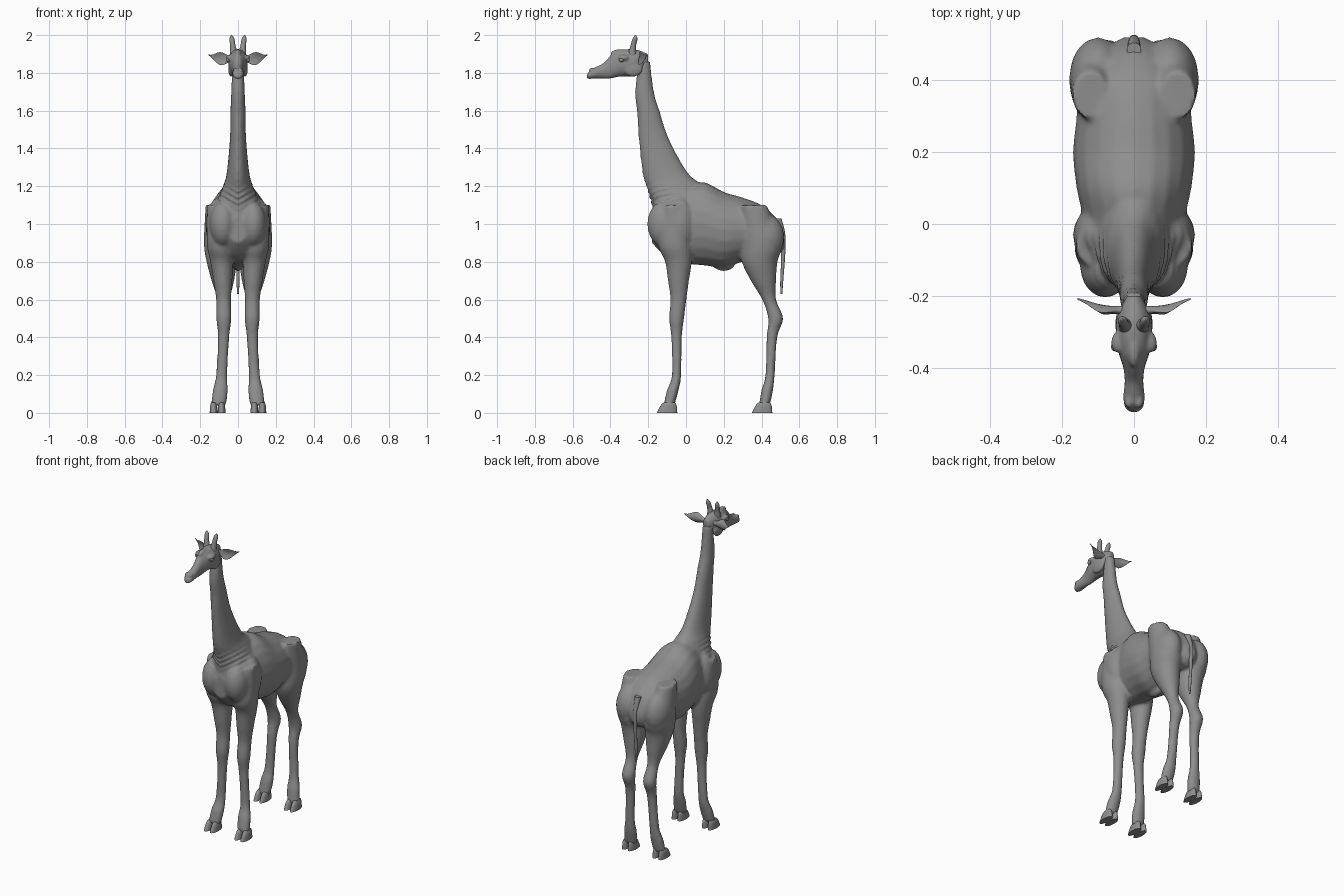
import bpy, bmesh, math
from mathutils import Vector

cube = bpy.data.objects.get("Cube")
if cube:
    bpy.data.objects.remove(cube, do_unlink=True)

hide = bpy.data.materials.new("grey_hide")
hide.use_nodes = True
hide.diffuse_color = (.27, .27, .27, 1)
hide.node_tree.nodes["Principled BSDF"].inputs["Base Color"].default_value = hide.diffuse_color


def spline(stations, steps=4):
    """Smoothly interpolate between stations."""
    padded = [stations[0], *stations, stations[-1]]
    result = []
    for before, start, end, after in zip(padded, padded[1:], padded[2:], padded[3:]):
        for step in range(steps):
            t = step / steps
            row = []
            for p, q, r, s in zip(before, start, end, after):
                cubic = 3 * (q - r) + s - p
                square = 2 * p - 5 * q + 4 * r - s
                row.append(q + t / 2 * (r - p + t * (square + t * cubic)))
            result.append(row)
    return result + [stations[-1]]


def loft(bm, stations, axis, sides=20):
    """Skin ellipses (x, y, z, radius, radius) lying square to an axis."""
    across, along = {"x": "yz", "y": "xz", "z": "xy"}[axis]
    rings = []
    for x, y, z, first_radius, second_radius in spline(stations):
        ring = []
        for side in range(sides):
            angle = math.tau * side / sides
            point = Vector((x, y, z))
            setattr(point, across, getattr(point, across) + first_radius * math.cos(angle))
            setattr(point, along, getattr(point, along) + second_radius * math.sin(angle))
            ring.append(bm.verts.new(point))
        rings.append(ring)
    faces = [bm.faces.new(rings[0]), bm.faces.new(rings[-1])]
    for lower, upper in zip(rings, rings[1:]):
        for side in range(sides):
            after = (side + 1) % sides
            faces.append(bm.faces.new((lower[side], lower[after], upper[after], upper[side])))
    bmesh.ops.recalc_face_normals(bm, faces=faces)


def blob(bm, centre, radii):
    """Ellipsoid muscle mass."""
    sphere = bmesh.ops.create_uvsphere(bm, u_segments=20, v_segments=12, radius=1)
    for vert in sphere["verts"]:
        vert.co = Vector([middle + radius * unit for middle, radius, unit in zip(centre, radii, vert.co)])


def finish(name, bm, voxel=0):
    """Turn the bmesh into an object, optionally fusing its masses."""
    mesh = bpy.data.meshes.new(name)
    bm.to_mesh(mesh)
    bm.free()
    obj = bpy.data.objects.new(name, mesh)
    bpy.context.collection.objects.link(obj)
    mesh.materials.append(hide)
    bpy.ops.object.select_all(action="DESELECT")
    bpy.context.view_layer.objects.active = obj
    obj.select_set(True)
    if voxel:
        fuse = obj.modifiers.new("fuse", "REMESH")
        fuse.mode, fuse.voxel_size = "VOXEL", voxel
        soften = obj.modifiers.new("soften", "SMOOTH")
        soften.iterations = 4
        for modifier in ("fuse", "soften"):
            bpy.ops.object.modifier_apply(modifier=modifier)
    bpy.ops.object.shade_smooth_by_angle(angle=math.radians(50))
    return obj


# Trunk and neck: y, z, half width, half height or depth
body = bmesh.new()
trunk = [(-.18, .97, .05, .07), (-.1, 1, .14, .18), (0, 1, .14, .21), (.1, 1, .16, .22), (.2, .97, .17, .2),
         (.3, .97, .16, .17), (.4, .96, .15, .14), (.48, .93, .09, .1), (.52, .91, .03, .04)]
loft(body, [(0, *station) for station in trunk], "y")
neck = [(-.22, 1.86, .03, .03), (-.22, 1.7, .036, .05), (-.2, 1.6, .04, .06), (-.17, 1.45, .043, .08),
        (-.11, 1.27, .06, .12), (-.06, 1.2, .08, .15), (-.03, 1.1, .12, .15), (-.03, 1, .12, .15)]
loft(body, [(0, *station) for station in neck], "z")
blob(body, (0, .2, .79), (.03, .06, .04))

# Legs: height, then y and radius of the front and of the hind leg
legs = [(1.1, -.06, .04, .36, .05), (.9, -.06, .07, .4, .085), (.8, -.04, .06, .39, .08),
        (.7, -.04, .05, .41, .06), (.6, -.04, .04, .44, .035), (.5, -.05, .04, .475, .04),
        (.4, -.05, .03, .455, .03), (.2, -.05, .03, .445, .03), (.12, -.07, .04, .43, .04),
        (.04, -.09, .04, .415, .04)]


def leg_station(side, y, z, radius):
    """Legs bow in towards the knee and grow deeper towards the top."""
    return side * (.075 + .13 * (z - .5) ** 2), y, z, radius, radius * (.7 + .6 * z)


for side in (1, -1):
    loft(body, [leg_station(side, y, z, radius) for z, y, radius, _, _ in legs], "z")
    loft(body, [leg_station(side, y, z, radius) for z, _, _, y, radius in legs], "z")
    # Chest, shoulder and thigh muscles
    blob(body, (side * .08, -.12, 1), (.07, .085, .12))
    blob(body, (side * .1, -.03, 1), (.07, .08, .14))
    blob(body, (side * .1, .41, .93), (.08, .11, .13))
body = finish("body", body, .01)

# Skin folds around the base of the neck
skin = bmesh.new()
skin.from_mesh(body.data)
for vert in skin.verts:
    x, y, z = vert.co
    band = max(0, 1 - abs(z - abs(x) / 4 - 1.13) / .08)
    front = min(1, max(0, -10 * y))
    vert.co += vert.normal * .005 * band * front * math.sin(200 * z - 120 * abs(x))
skin.to_mesh(body.data)
skin.free()

# Head: y, z, half width, half height
head = bmesh.new()
skull = [(-.525, 1.78, .01, .01), (-.51, 1.79, .026, .022), (-.48, 1.8, .03, .03), (-.44, 1.81, .026, .04),
         (-.4, 1.83, .03, .06), (-.35, 1.85, .045, .07), (-.27, 1.855, .05, .07), (-.2, 1.87, .02, .03)]
loft(head, [(0, *station) for station in skull], "y")
blob(head, (0, -.35, 1.9), (.02, .05, .026))
for side in (1, -1):
    # Brow, nostril and cheek
    blob(head, (side * .044, -.33, 1.88), (.02, .03, .016))
    blob(head, (side * .014, -.495, 1.815), (.012, .02, .012))
    blob(head, (side * .036, -.28, 1.82), (.016, .05, .04))
finish("head", head, .006)

for side, label in ((1, "left"), (-1, "right")):
    # Eye
    eye = bmesh.new()
    blob(eye, (side * .053, -.342, 1.868), (.011, .013, .011))
    finish(label + "_eye", eye)

    # Horn with a knobbed tip
    horn = bmesh.new()
    profile = [(.02, -.285, 1.89, .024), (.027, -.28, 1.94, .015), (.032, -.27, 1.98, .013), (.034, -.267, 2, .003)]
    loft(horn, [(side * x, y, z, radius, radius) for x, y, z, radius in profile], "z")
    finish(label + "_horn", horn)

    # Leaf shaped ear, cupped forward
    ear = bmesh.new()
    leaf = []
    for step in range(9):
        reach = step / 8
        breadth = .012 * (1 - reach) + .026 * math.sin(math.pi * reach) ** 2 + .002
        leaf.append((side * (.03 + .127 * reach), -.24 + .036 * reach ** 2, 1.873 + .023 * reach ** 3,
                     .012 - .01 * reach, breadth))
    loft(ear, leaf, "x")
    for vert in ear.verts:
        vert.co.y -= 14 * (vert.co.z - 1.877) ** 2
    finish(label + "_ear", ear)

    # Cloven hooves, two sloping toes each
    for place, y in (("front", -.1), ("hind", .403)):
        hoof = bmesh.new()
        for toe in (-.021, .021):
            x = side * .108 + toe
            loft(hoof, [(x, y + .012, .055, .012, .03), (x, y + .008, .04, .018, .042), (x, y, 0, .021, .054)], "z")
        finish(f"{label}_{place}_hoof", hoof)

# Tail
tail = bmesh.new()
path = [(.485, 1.03, .02), (.51, .95, .015), (.515, .85, .011), (.507, .7, .008), (.505, .63, .005)]
loft(tail, [(0, y, z, radius, radius) for y, z, radius in path], "z")
finish("tail", tail)
